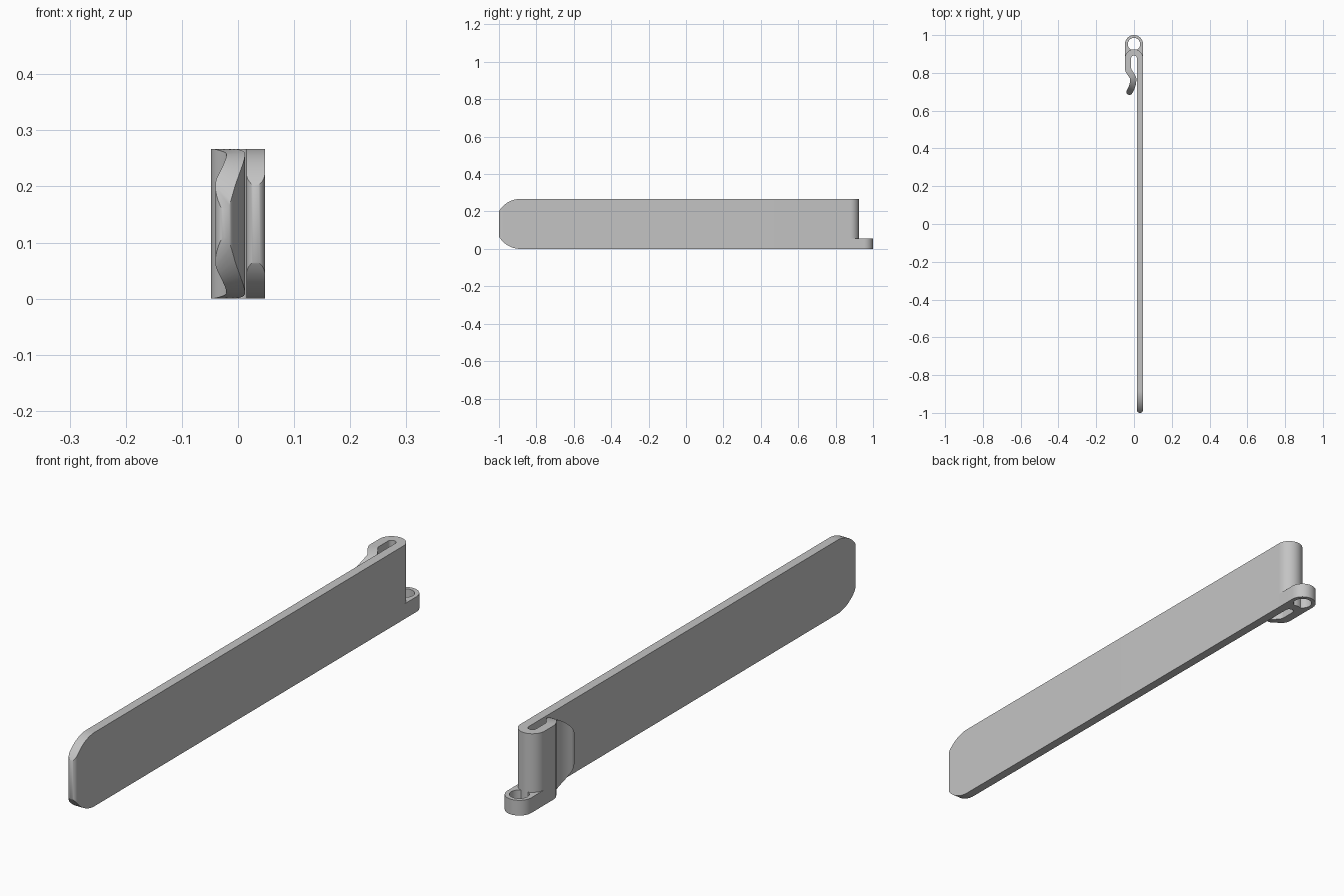
import bpy, bmesh
from math import sin, cos, pi, sqrt, radians
from mathutils import Vector

cube = bpy.data.objects.get("Cube")
if cube:
    bpy.data.objects.remove(cube, do_unlink=True)

WIDTH = 0.267        # height of the strip in z
MID = WIDTH / 2
HALF = 0.0165        # half the strip thickness
BEND = 0.0315        # centreline radius of the fold
FOLD_Y = 0.877
EYE_Y = 0.952

grey = bpy.data.materials.new("light grey")
grey.use_nodes = True
grey.diffuse_color = (0.55, 0.55, 0.55, 1)
grey.node_tree.nodes["Principled BSDF"].inputs["Base Color"].default_value = (0.55, 0.55, 0.55, 1)


def finish(bm, name):
    bmesh.ops.recalc_face_normals(bm, faces=bm.faces[:])
    mesh = bpy.data.meshes.new(name)
    bm.to_mesh(mesh)
    bm.free()
    obj = bpy.data.objects.new(name, mesh)
    bpy.context.collection.objects.link(obj)
    mesh.materials.append(grey)
    bpy.ops.object.select_all(action="DESELECT")
    obj.select_set(True)
    bpy.context.view_layer.objects.active = obj
    bpy.ops.object.shade_smooth_by_angle(angle=radians(35))
    return obj


def arc(cx, cy, r, start, end, n):
    return [Vector((cx + r * cos(start + (end - start) * i / n),
                    cy + r * sin(start + (end - start) * i / n))) for i in range(n + 1)]


def half_width(x, y, centre):
    """Half height of the strip, narrowing along a circle past the centre."""
    d = max(0, centre - y)
    return sqrt(max(MID ** 2 - d ** 2, 0.0001))


# Centreline: long blade, fold, short leg, inward bend and flared tip
path = [Vector((BEND, -1 + HALF + 0.115 * i / 16)) for i in range(17)]
path += arc(0, FOLD_Y, BEND, 0, pi, 24)
path += [Vector((-BEND + 0.01375 * (1 - cos(pi * i / 14)), 0.825 - 0.06 * i / 14)) for i in range(15)]
path += [Vector((-0.004 - 0.02 * (i / 10) ** 2, 0.765 - 0.065 * i / 10)) for i in range(1, 11)]

stations = []
for i, p in enumerate(path):
    t = (path[min(i + 1, len(path) - 1)] - path[max(i - 1, 0)]).normalized()
    stations.append((p, t, HALF))


# Half-round ends in plan
def cap(p, t, sign):
    angles = [radians(a) for a in (15, 30, 45, 60, 72, 82, 88)]
    return [(p + t * sign * HALF * sin(a), t, HALF * cos(a)) for a in angles]


stations = cap(*stations[0][:2], -1)[::-1] + stations + cap(*stations[-1][:2], 1)

# Folded strip with rounded blade and clip ends
bm = bmesh.new()
rings = []
for i, (p, t, half) in enumerate(stations):
    normal = Vector((-t.y, t.x))
    centre = -0.885 if i < len(stations) / 2 and p.y < FOLD_Y else 0.815
    ring = []
    for side, up in ((1, 1), (-1, 1), (-1, -1), (1, -1)):
        q = p + normal * half * side
        ring.append(bm.verts.new((q.x, q.y, MID + up * half_width(q.x, q.y, centre))))
    rings.append(ring)
for a, b in zip(rings, rings[1:]):
    for k in range(4):
        bm.faces.new((a[k], a[(k + 1) % 4], b[(k + 1) % 4], b[k]))
bm.faces.new(rings[0])
bm.faces.new(rings[-1])
finish(bm, "folded_clip_blade")

# Low eyelet at the fold, with a round hole
outer = arc(0, EYE_Y, 0.048, 0, pi, 32) + arc(0, FOLD_Y, 0.048, pi, pi + 0.01, 1) \
    + arc(0, FOLD_Y, 0.03, pi, 0, 24) + [Vector((0.048, FOLD_Y))]
hole = arc(0, EYE_Y, 0.033, 0, 2 * pi, 40)[:-1]
bm = bmesh.new()
edges = []
for loop in (outer, hole):
    vs = [bm.verts.new((p.x, p.y, 0)) for p in loop]
    edges += [bm.edges.new((vs[i - 1], vs[i])) for i in range(len(vs))]
bmesh.ops.triangle_fill(bm, use_beauty=True, use_dissolve=False, edges=edges)
top = bmesh.ops.extrude_face_region(bm, geom=bm.faces[:])
bmesh.ops.translate(bm, vec=(0, 0, 0.055),
                    verts=[g for g in top["geom"] if isinstance(g, bmesh.types.BMVert)])
finish(bm, "eyelet")
